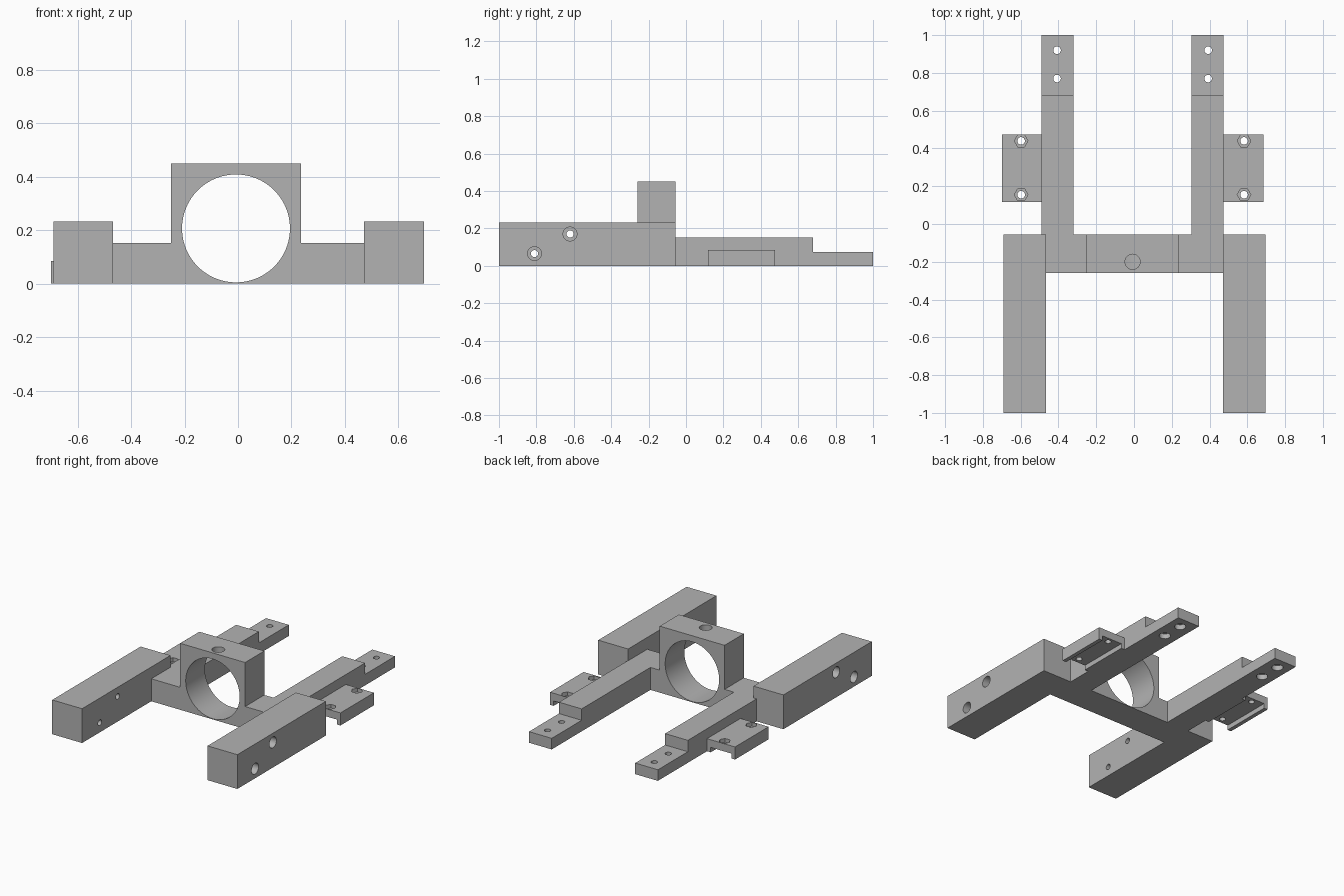
import bpy, bmesh, math
from mathutils import Matrix, Vector

cube = bpy.data.objects.get("Cube")
if cube:
    bpy.data.objects.remove(cube, do_unlink=True)

grey = bpy.data.materials.new("plain grey")
grey.use_nodes = True
colour = (0.45, 0.45, 0.45, 1)
grey.diffuse_color = colour
grey.node_tree.nodes["Principled BSDF"].inputs["Base Color"].default_value = colour


def make_object(name, bm):
    bmesh.ops.recalc_face_normals(bm, faces=bm.faces)
    mesh = bpy.data.meshes.new(name)
    bm.to_mesh(mesh)
    bm.free()
    mesh.materials.append(grey)
    obj = bpy.data.objects.new(name, mesh)
    bpy.context.collection.objects.link(obj)
    return obj


def prism(name, profile, axis, start, end):
    """Extrude a (horizontal, z) profile along x or y."""
    def place(h, z):
        return (start, h, z) if axis == "x" else (h, start, z)
    bm = bmesh.new()
    face = bm.faces.new([bm.verts.new(place(h, z)) for h, z in profile])
    geom = bmesh.ops.extrude_face_region(bm, geom=[face])["geom"]
    step = Vector((1, 0, 0) if axis == "x" else (0, 1, 0)) * (end - start)
    bmesh.ops.translate(bm, vec=step, verts=[v for v in geom if isinstance(v, bmesh.types.BMVert)])
    return make_object(name, bm)


def drill(obj, centre, radius, depth, axis, sides=32):
    """Cut a round or hexagonal hole centred on a point."""
    turn = {"x": Matrix.Rotation(math.pi / 2, 4, "Y"),
            "y": Matrix.Rotation(math.pi / 2, 4, "X"),
            "z": Matrix.Rotation(math.pi / 2, 4, "Z")}[axis]
    bm = bmesh.new()
    bmesh.ops.create_cone(bm, cap_ends=True, segments=sides, radius1=radius, radius2=radius,
                          depth=depth, matrix=Matrix.Translation(centre) @ turn)
    cutter = make_object("hole_cutter", bm)
    cutter.hide_render = True
    mod = obj.modifiers.new("hole", "BOOLEAN")
    mod.operation, mod.solver, mod.object = "DIFFERENCE", "EXACT", cutter
    bpy.context.view_layer.objects.active = obj
    bpy.ops.object.modifier_apply(modifier=mod.name)
    bpy.data.objects.remove(cutter, do_unlink=True)


mid = -0.0075          # centre line of the ring, rear arms and tabs
front, back = -0.26, -0.055
parts = []

# Crossbar with the raised ring block and its bore
ring = prism("crossbar_ring",
             [(-0.467, 0), (0.472, 0), (0.472, 0.152), (mid + 0.243, 0.152), (mid + 0.243, 0.45),
              (mid - 0.243, 0.45), (mid - 0.243, 0.152), (-0.467, 0.152)], "y", front, back)
drill(ring, (mid, -0.16, 0.207), 0.202, 0.5, "y", 96)
drill(ring, (mid, -0.2, 0.42), 0.04, 0.2, "z")
parts.append(ring)

for s, side in ((1, "left"), (-1, "right")):
    # Front arm with counterbored cross holes
    inner, outer = 0.0025 + s * 0.4695, 0.0025 + s * 0.693
    arm = prism("front_arm_" + side, [(-1, 0), (back, 0), (back, 0.232), (-1, 0.232)],
                "x", inner, outer)
    for y, z in ((-0.81, 0.065), (-0.62, 0.17)):
        drill(arm, (outer, y, z), 0.037, 0.2, "x")
        drill(arm, (outer, y, z), 0.019, 1.0, "x")
    parts.append(arm)

    # Stepped rear arm with holes sunk from below
    rear = prism("rear_arm_" + side,
                 [(back, 0), (1, 0), (1, 0.075), (0.68, 0.075), (0.68, 0.152), (back, 0.152)],
                 "x", mid + s * 0.3125, mid + s * 0.4825)
    for y in (0.77, 0.92):
        drill(rear, (mid + s * 0.4, y, 0), 0.036, 0.07, "z")
        drill(rear, (mid + s * 0.4, y, 0), 0.02, 0.5, "z")
    parts.append(rear)

    # Side tab with a channel underneath and hexagonal pockets on top
    section = [(0.4825, 0), (0.51, 0), (0.51, 0.033), (0.665, 0.033),
               (0.665, 0), (0.6925, 0), (0.6925, 0.085), (0.4825, 0.085)]
    tab = prism("side_tab_" + side, [(mid + s * x, z) for x, z in section], "y", 0.117, 0.475)
    for y in (0.155, 0.44):
        drill(tab, (mid + s * 0.59, y, 0.085), 0.036, 0.05, "z", 6)
        drill(tab, (mid + s * 0.59, y, 0.085), 0.02, 0.5, "z")
    parts.append(tab)

# Smooth the bores and keep the block edges sharp
bpy.ops.object.select_all(action="DESELECT")
for obj in parts:
    obj.select_set(True)
bpy.context.view_layer.objects.active = ring
bpy.ops.object.shade_smooth_by_angle(angle=math.radians(30))
